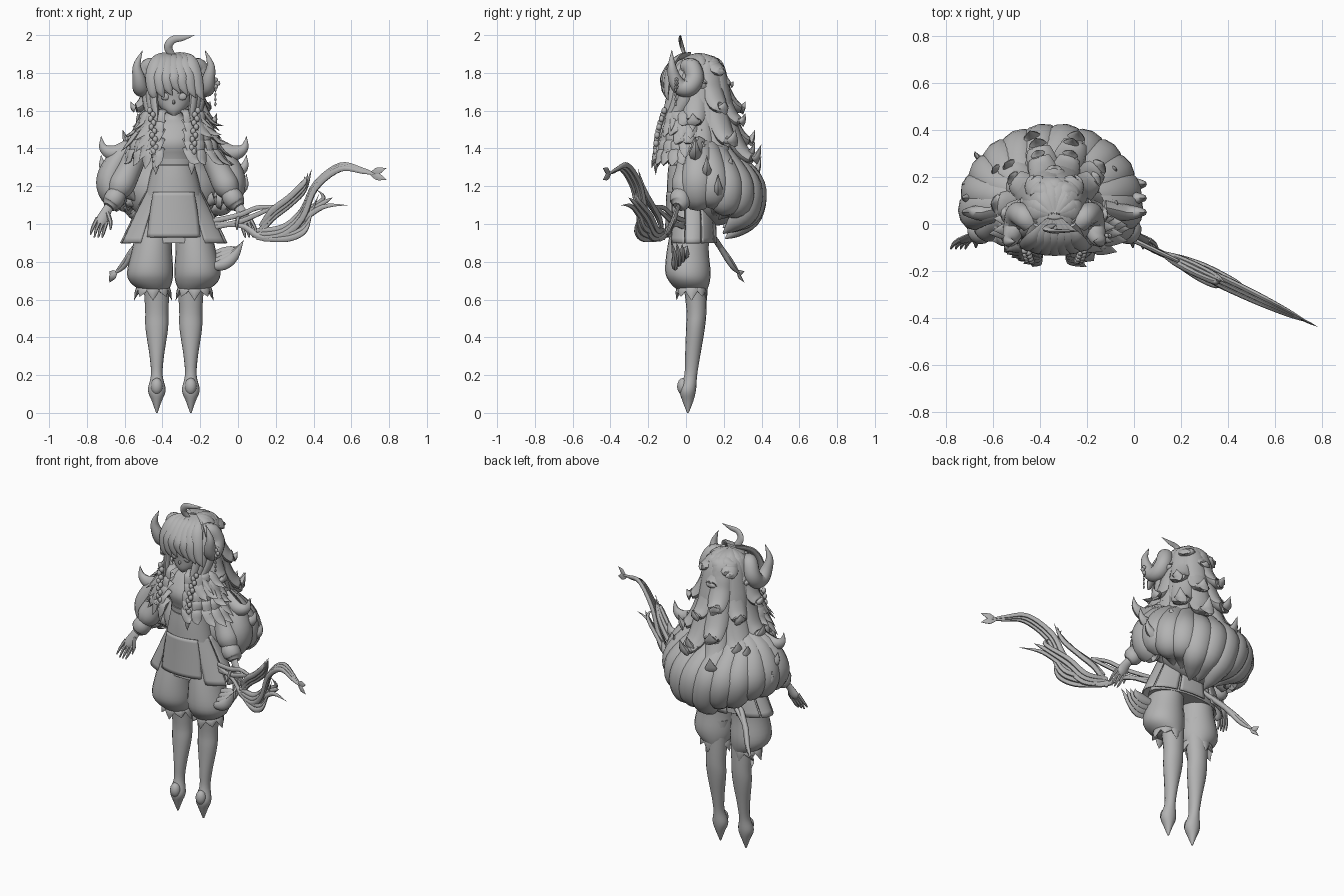
import bpy, bmesh, math, random
from mathutils import Vector, Matrix

if "Cube" in bpy.data.objects:
    bpy.data.objects.remove(bpy.data.objects["Cube"])
random.seed(4)
CX = -0.34          # the figure's own centre line
SIDES = (-1, 1)

grey = bpy.data.materials.new("plain grey")
grey.use_nodes = True
grey.diffuse_color = (0.45, 0.45, 0.45, 1)
grey.node_tree.nodes["Principled BSDF"].inputs["Base Color"].default_value = grey.diffuse_color


def finish(name, bm, angle=50, thick=0):
    """Turn a bmesh into a named, shaded object on the figure's centre line."""
    bmesh.ops.recalc_face_normals(bm, faces=bm.faces)
    me = bpy.data.meshes.new(name)
    bm.to_mesh(me)
    bm.free()
    me.materials.append(grey)
    me.shade_smooth()
    me.set_sharp_from_angle(angle=math.radians(angle))
    ob = bpy.data.objects.new(name, me)
    ob.location.x = CX
    bpy.context.collection.objects.link(ob)
    if thick:
        ob.modifiers.new("thickness", "SOLIDIFY").thickness = thick


def spline(pts, n=5):
    """Smooth path through points of any length."""
    out = []
    for i in range(len(pts) - 1):
        a, b, c, d = (pts[max(0, min(len(pts) - 1, i + k))] for k in (-1, 0, 1, 2))
        for j in range(n):
            t = j / n
            out.append([0.5 * (2*q + (r-p)*t + (2*p-5*q+4*r-s)*t*t + (3*q-p-3*r+s)*t**3)
                        for p, q, r, s in zip(a, b, c, d)])
    return out + [list(pts[-1])]


def skin(bm, loops, closed=True):
    rows = [[bm.verts.new(v) for v in loop] for loop in loops]
    n = len(rows[0])
    for a, b in zip(rows, rows[1:]):
        for i in range(n if closed else n - 1):
            j = (i + 1) % n
            bm.faces.new((a[i], a[j], b[j], b[i]))
    if closed:
        bm.faces.new(rows[0])
        bm.faces.new(rows[-1])


def lock(bm, pts, out=(0, -1, 0), flat=0.6, sides=8, n=5):
    """Tapered strand through (x, y, z, radius), flattened along out."""
    path = spline(pts, n)
    pos = [Vector(p[:3]) for p in path]
    loops = []
    for i, p in enumerate(path):
        tan = (pos[min(i + 1, len(pos) - 1)] - pos[max(i - 1, 0)]).normalized()
        side = tan.cross(Vector(out)).normalized()
        nor = side.cross(tan)
        r = max(p[3], 0.001)
        loops.append([pos[i] + r * (side * math.cos(a) + nor * flat * math.sin(a))
                      for a in (math.tau * k / sides for k in range(sides))])
    skin(bm, loops)


def stack(bm, rings, start=0, end=360, sides=24, n=4):
    """Loft of ellipses (x, y, z, rx, ry); a partial range makes an open panel."""
    closed = end - start == 360
    count = sides if closed else sides + 1
    skin(bm, [[(x + rx * math.cos(a), y + ry * math.sin(a), z)
               for a in (math.radians(start + (end - start) * k / sides) for k in range(count))]
              for x, y, z, rx, ry in spline(rings, n)], closed)


def ball(bm, centre, size, seg=16):
    m = Matrix.Translation(centre) @ Matrix.Diagonal((*size, 1))
    bmesh.ops.create_uvsphere(bm, u_segments=seg, v_segments=seg // 2, radius=1, matrix=m)


def arc(count, lo, hi):
    for i in range(count):
        a = math.radians(lo + (hi - lo) * i / (count - 1))
        yield i, math.cos(a), math.sin(a)


# Legs, pointed feet and bloomers
for s, tag in zip(SIDES, ("right", "left")):
    bm, x = bmesh.new(), 0.09 * s
    stack(bm, [(x, .01, 0, .004, .004), (x, .01, .06, .025, .028), (x, .01, .12, .047, .043),
               (x, .025, .2, .031, .034), (x, .035, .3, .038, .04), (x, .05, .45, .06, .05),
               (x, .055, .56, .062, .054), (x, .04, .8, .08, .07)], sides=16)
    finish(tag + "_leg", bm)
    bm = bmesh.new()
    ball(bm, (x, -.015, .14), (.032, .032, .045))
    finish(tag + "_toe", bm)
    bm = bmesh.new()
    stack(bm, [(.1*s, .03, 1.02, .09, .1), (.115*s, .01, .87, .105, .11),
               (.125*s, .01, .75, .122, .12), (.12*s, .02, .69, .11, .105), (.1*s, .035, .645, .07, .075)])
    for i, c, q in arc(8, 0, 315):
        cx = .11 * s
        lock(bm, [(cx + .05*c, .04 + .05*q, .69, .035), (cx + .08*c, .03 + .07*q, .65, .035),
                  (cx + .1*c, .03 + .08*q, .595 + .02 * (i % 2), 0)], (c, q, 0), .4)
    finish(tag + "_bloomer", bm)

# Torso, corset and belt
bm = bmesh.new()
stack(bm, [(0, .01, 1.15, .14, .1), (0, 0, 1.32, .105, .085), (0, -.01, 1.43, .13, .105),
           (0, .01, 1.52, .12, .08), (0, .02, 1.57, .05, .05), (0, .01, 1.64, .04, .04)])
finish("torso", bm)
bm = bmesh.new()
stack(bm, [(0, .0, 1.315, .113, .095), (0, 0, 1.345, .115, .097)], n=1)
finish("belt", bm, 30)
bm = bmesh.new()
stack(bm, [(0, .01, 1.15, .15, .112), (0, .005, 1.24, .13, .104), (0, 0, 1.31, .112, .093)])
finish("corset", bm, 30)

# Skirt: inner layer, flared panels and front apron
flare = [(0, .02, 1.18, .145, .11), (0, .03, 1.05, .2, .122), (0, .03, .9, .26, .125)]
bm = bmesh.new()
stack(bm, [(x, y, z, rx - .02, ry - .015) for x, y, z, rx, ry in flare])
finish("inner_skirt", bm, 30)
bm = bmesh.new()
for start in (-55, -15, 25, 65, 115, 155, 195):
    stack(bm, [(x, y, z, rx + .012 * k, ry + .004 * k) for k, (x, y, z, rx, ry) in enumerate(flare)],
          start, start + 37, 8)
finish("skirt_panels", bm, 30, .008)
bm = bmesh.new()
stack(bm, [(0, .01, 1.17, .17, .114), (0, .02, 1.05, .2, .128), (0, .02, .93, .22, .133)], 230, 310, 12)
finish("apron", bm, 30, .006)

# Sleeves, cuffs and hands with fanned fingers
for s, tag in zip(SIDES, ("right", "left")):
    bm = bmesh.new()
    lock(bm, [(.12*s, .02, 1.5, .045), (.18*s, .02, 1.41, .058), (.235*s, .01, 1.29, .064),
              (.28*s, -.01, 1.2, .068), (.31*s, -.02, 1.15, .04)], flat=1, sides=14)
    finish(tag + "_sleeve", bm)
    bm = bmesh.new()
    lock(bm, [(.29*s, -.02, 1.17, .045), (.31*s, -.03, 1.14, .055), (.33*s, -.03, 1.11, .05),
              (.345*s, -.04, 1.09, .03)], flat=1, sides=14)
    finish(tag + "_cuff", bm)
    bm = bmesh.new()
    lock(bm, [(.33*s, -.03, 1.11, .024), (.355*s, -.05, 1.07, .026), (.38*s, -.065, 1.02, .032),
              (.39*s, -.075, 1.0, .02)], (0, -1, 0), .45)
    for k in range(4):
        d = (k - 1.5) * .016
        lock(bm, [((.38 + d)*s, -.066, 1.02 + d/2, .01), ((.4 + 1.2*d)*s, -.085, .97 + d/2, .009),
                  ((.41 + 1.3*d)*s, -.105, .925 + d/2 + .008 * abs(k - 2), .004)], flat=1, sides=6)
    lock(bm, [(.35*s, -.06, 1.06, .012), (.335*s, -.08, 1.01, .011), (.335*s, -.1, .97, .004)],
         flat=1, sides=6)
    finish(tag + "_hand", bm)

# Fur collar: spiky tufts in rows, open at the front
bm = bmesh.new()
for s in SIDES:
    ball(bm, (.13*s, .0, 1.47), (.09, .09, .11))
for row in range(5):
    z, rx, ry = 1.6 - .05 * row, .11 + .02 * row, .08 + .011 * row
    for i, c, q in arc(17 + row, -62 - 2 * row, 242 + 2 * row):
        j, up = random.uniform(-.02, .02), random.uniform(0, .05)
        lock(bm, [(rx*c, ry*q, z, .02), ((rx + .05)*c, (ry + .04)*q, z - .015, .032),
                  ((rx + .08)*c + j, (ry + .055)*q, z - .065, .027),
                  ((rx + .12)*c + 2*j, (ry + .07)*q, z - .12 + up, 0)], (c, q, .3), .4, 6, 3)
finish("fur_collar", bm)

# Head, eyes and nose
bm = bmesh.new()
stack(bm, [(0, -.06, 1.575, .012, .02), (0, -.035, 1.605, .06, .06), (0, -.01, 1.66, .1, .09),
           (0, .0, 1.73, .115, .105), (0, .02, 1.83, .1, .1)])
ball(bm, (0, -.1, 1.645), (.008, .012, .012), 8)
finish("head", bm)
bm = bmesh.new()
for s in SIDES:
    ball(bm, (.045*s, -.092, 1.675), (.024, .01, .02))
    lock(bm, [(.02*s, -.104, 1.69, .003), (.045*s, -.104, 1.7, .006), (.075*s, -.085, 1.685, .002)],
         (0, 0, 1), .8, 6)
finish("eyes", bm)

# Hair cap, fringe and face-framing locks
bm = bmesh.new()
ball(bm, (0, .04, 1.77), (.13, .13, .13), 24)
finish("hair_cap", bm)
bm = bmesh.new()
for k in range(-3, 4):
    x, z = .038 * k, 1.72 - .012 * abs(k)
    y = -.115 + 1.6 * x * x
    lock(bm, [(.2 * x, .02, 1.9, .015), (.75 * x, -.055, 1.87, .034), (x, y, 1.79, .037),
              (1.1 * x + .012, y - .008, z + .015, .024), (1.1 * x + .035, y, z - .03, 0)],
         (x * 3, -1, .2), .45)
for s in SIDES:
    for k in range(3):
        x = .105 + .02 * k
        lock(bm, [(.08*s, .01 + .02*k, 1.86, .03), (x*s, -.05 + .03*k, 1.78, .035),
                  (x*s, -.075 + .03*k, 1.66, .034), ((x - .01)*s, -.1 + .02*k, 1.57, .026),
                  ((x + .04*k)*s, -.12 + .02*k, 1.49, 0)], (s, -.4, 0), .6)
finish("fringe", bm)
bm = bmesh.new()
lock(bm, [(0, 0, 1.88, .016), (-.03, -.02, 1.935, .022), (-.005, -.03, 1.975, .02),
          (.05, -.03, 1.985, .014), (.11, -.03, 1.999, 0)], (0, -1, 0), .5)
finish("top_curl", bm)

# Long back hair: bold locks falling from the crown and kicking outward at the ends
for name, count, spread, reach, low, wide in (("short_back_hair", 5, 85, .19, 1.74, .052),
                                              ("middle_back_hair", 6, 95, .27, 1.55, .062),
                                              ("lower_back_hair", 6, 85, .32, 1.38, .068),
                                              ("longest_back_hair", 4, 60, .36, 1.29, .07)):
    bm = bmesh.new()
    for i, c, q in arc(count, 90 - spread, 90 + spread):
        z = low + .07 * (i % 2)
        shape = [(.02*c, .04, 1.89, .02)]
        for f, g, r in ((0, .03, .8), (.17, .35, 1), (.3, .65, 1), (.55, .93, .95), (.85, 1.03, .65), (1, .88, 0)):
            away = .1 + (reach - .1) * f
            shape.append((.85 * away * c, .06 + away * q, 1.86 + (z - 1.86) * g, wide * r))
        lock(bm, shape, (c, q, .2), .55, 10)
    finish(name, bm)

# Great puffed lobes of hair behind the body, leaning as they fall, with flicks at the sides
bm = bmesh.new()
ball(bm, (-.01, .15, 1.18), (.25, .18, .19), 24)
for i, c, q in arc(12, -2, 182):
    lift = .17 * c * c + .03 * (i % 2)
    x, lean = -.015, .03 * q
    lock(bm, [(x + .08*c - lean, .1 + .08*q, 1.46 - .03*q, .05),
              (x + .25*c - lean, .08 + .18*q, 1.37 - .04*q, .07),
              (x + .325*c, .07 + .285*q, 1.24 - .04*q, .086),
              (x + .3*c + lean, .07 + .275*q, 1.05 + lift / 2, .08),
              (x + .23*c + lean, .07 + .2*q, .965 + lift, .05),
              (x + .18*c + lean, .07 + .14*q, .92 + lift, .005)], (c, q, 0), .8, 12)
for s in SIDES:
    for k in range(3):
        z, y = 1.42 - .1 * k, .05 + .06 * k
        lock(bm, [(.2*s, y + .02, z, .05), (.3*s, y, z - .045, .045), (.37*s, y, z - .02, .025),
                  (.385*s, y, z + .045, 0)], (0, -1, 0), .8)
finish("hair_puff", bm)

# Curled horns
for s, tag in zip(SIDES, ("right", "left")):
    bm = bmesh.new()
    lock(bm, [(.1*s, .0, 1.83, .042), (.13*s, .03, 1.83, .048), (.155*s, .045, 1.77, .05),
              (.165*s, .015, 1.725, .05), (.175*s, -.03, 1.725, .044), (.185*s, -.06, 1.77, .035),
              (.195*s, -.075, 1.84, .021), (.165*s, -.075, 1.92, .001)], (s, 0, 0), 1, 14)
    finish(tag + "_horn", bm)

# Braids, and a flower with hanging beads by the left horn
for s, tag in zip(SIDES, ("right", "left")):
    bm = bmesh.new()
    for k in range(13):
        t = k / 12
        ball(bm, ((.12 - .025*t + .007 * (-1)**k)*s, -.115 - .045 * math.sin(t * 2), 1.6 - .26*t),
             (.015, .015, .018), 10)
    lock(bm, [(.095*s, -.155, 1.34, .01), (.095*s, -.16, 1.31, .018), (.095*s, -.16, 1.26, 0)])
    finish(tag + "_braid", bm)
bm = bmesh.new()
for i, c, q in arc(5, 0, 288):
    ball(bm, (.215 + .018*c, -.05, 1.745 + .018*q), (.014, .01, .014), 8)
for k in range(4):
    ball(bm, (.22, -.055, 1.71 - .025*k), (.006, .006, .012), 8)
finish("hair_flower", bm)


# Long tail of fanned strands sweeping forward to the left
def sweep(bm, pts, flat=.8, dy=0):
    """Strand in the tail's slanted plane; dy bows its middle out of that plane."""
    last = len(pts) - 1
    lock(bm, [(x - CX, -.07 - .47 * x + dy * math.sin(math.pi * i / last), z, r)
              for i, (x, z, r) in enumerate(pts)], (.47, .9, 0), flat, 7)


bm = bmesh.new()
for dz in (0, .035):
    sweep(bm, [(-.14, .98 + dz, .014), (0, 1.01 + dz, .014), (.1, 1.05 + dz, .013), (.19, 1.09, .01)])
sweep(bm, [(-.12, 1.0, .014), (.02, .99, .014), (.1, .94, .018), (.17, .92, .014)])
for k in range(3):
    d, bow = .02 * k, .018 * (k - 1)
    sweep(bm, [(.1, .925 + d, .012), (.24, .94 + d, .02), (.34, 1.03 + d, .018), (.41, 1.19 + d/2, .017),
               (.54, 1.29 + d/2, .015), (.66, 1.275 + d/3, .01), (.74, 1.26, .003)], dy=bow)
    sweep(bm, [(.11, .93 + d, .012), (.23, .93 + d, .018), (.33, 1.01 + d, .016),
               (.45, 1.09 + d, .013), (.58 - 4*d, 1.1 + 2*d, 0)], dy=bow + .015)
    sweep(bm, [(.12, .95 + d, .012), (.18, 1.03 + d, .018), (.27, 1.1 + d, .017),
               (.35, 1.18 + d, .015), (.39 - d, 1.29 - d, 0)], dy=-bow)
    sweep(bm, [(.13, .92, .012), (.26, .92 + d, .016), (.35, .96 + d, .014),
               (.39 + d, 1.04 + 3*d, 0)], dy=bow - .015)
for tip in (1.235, 1.295):
    sweep(bm, [(.7, 1.265, .005), (.74, (tip + 1.265) / 2, .02), (.785, tip, 0)], .25)
finish("tail", bm)

# Curved tuft under the left hip and a thin leafed strand at the right
bm = bmesh.new()
for k in range(4):
    d = .02 * k
    lock(bm, [(.19, -.05 + d, .775 + d, .012), (.26, -.06 + d, .785 + d, .03),
              (.32, -.06 + d, .83 + d/2, .025), (.37 - d/2, -.08 + 1.5*d, .915 - d/2, 0)])
finish("hip_tuft", bm)
bm = bmesh.new()
for k in range(2):
    lock(bm, [(-.12 + .05*k, .12, .97, .014), (-.2, .18, .88, .016), (-.26, .24, .78 + .02*k, .013),
              (-.31, .28, .74, .006)], flat=1)
    lock(bm, [(-.3, .27, .745, .004), (-.325, .285, .74 - .02*k, .018), (-.34, .31, .75 - .06*k, 0)],
         flat=.4)
finish("leafed_strand", bm)
